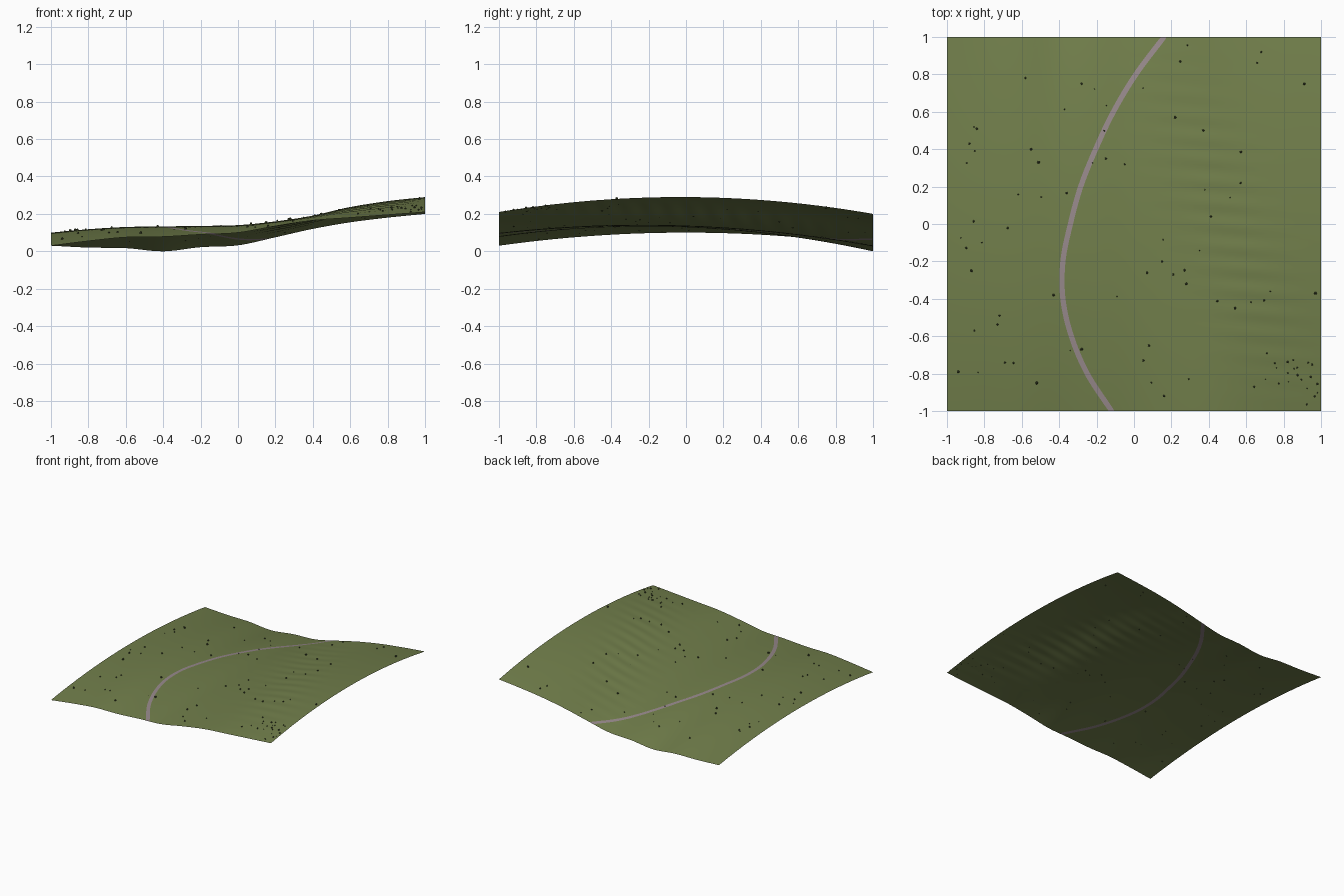
import bpy, bmesh, math, random
from mathutils import Matrix, Vector

if "Cube" in bpy.data.objects:
    bpy.data.objects.remove(bpy.data.objects["Cube"])


def material(name, rgb):
    mat = bpy.data.materials.new(name)
    mat.use_nodes = True
    mat.diffuse_color = (*rgb, 1)
    bsdf = mat.node_tree.nodes["Principled BSDF"]
    bsdf.inputs["Base Color"].default_value = (*rgb, 1)
    bsdf.inputs["Roughness"].default_value = 0.9
    return mat


grass = material("grass green", (0.165, 0.21, 0.07))
gravel = material("road mauve grey", (0.31, 0.25, 0.26))
shrub_green = material("dark shrub green", (0.05, 0.065, 0.025))


def sample(values, t):
    """Smooth curve through evenly spaced values, t from -1 to 1."""
    last = len(values) - 1
    s = (min(max(t, -1), 1) + 1) / 2 * last
    i = min(int(s), last - 1)
    f = s - i
    a, b = values[i], values[i + 1]
    before = values[i - 1] if i > 0 else 2 * a - b
    after = values[i + 2] if i + 2 <= last else 2 * b - a
    m, n = (b - before) / 2, (after - a) / 2
    c = 3 * (b - a) - 2 * m - n
    d = 2 * (a - b) + m + n
    return a + f * (m + f * (c + f * d))


# Ground profiles from west to east: front edge, back edge, crest between
FRONT = [.03, .055, .075, .078, .09, .1, .135, .165, .18, .195, .21]
BACK = [.03, .02, .017, 0, .022, .032, .075, .12, .155, .18, .2]
CREST = [.1, .118, .13, .133, .136, .14, .16, .19, .235, .268, .29]
# Road centre from front to back
ROAD = [-.12, -.25, -.335, -.38, -.38, -.34, -.285, -.205, -.11, .01, .16]
ROAD_HALF = 0.014


def height(x, y):
    front, back, crest = (sample(p, x) for p in (FRONT, BACK, CREST))
    mid, tilt = (front + back) / 2, (back - front) / 2
    m = crest - mid
    rise = (m + math.sqrt(max(m * m - tilt * tilt, 0))) / 2
    # Shallow erosion ripples along the foot of the eastern slope
    band = math.exp(-((x - 0.5 + 0.35 * y) / 0.22) ** 2)
    ripple = 0.002 * band * math.sin(55 * y + 4 * x) * (1 - y * y)
    return mid + tilt * y + rise * (1 - y * y) + ripple


def finish(name, bm, mats):
    mesh = bpy.data.meshes.new(name)
    bm.to_mesh(mesh)
    bm.free()
    for mat in mats:
        mesh.materials.append(mat)
    obj = bpy.data.objects.new(name, mesh)
    bpy.context.collection.objects.link(obj)
    return obj


# Ground sheet: columns bend so that one strip follows the road
ROWS, WEST, EAST = 120, 36, 64
bm = bmesh.new()
grid = []
for j in range(ROWS + 1):
    y = -1 + 2 * j / ROWS
    slope = (sample(ROAD, y + 0.02) - sample(ROAD, y - 0.02)) / 0.04
    half = ROAD_HALF * math.sqrt(1 + slope * slope)
    left, right = sample(ROAD, y) - half, sample(ROAD, y) + half
    xs = [-1 + (left + 1) * i / WEST for i in range(WEST + 1)]
    xs += [right + (1 - right) * i / EAST for i in range(EAST + 1)]
    grid.append([bm.verts.new((x, y, height(x, y))) for x in xs])
for low, high in zip(grid, grid[1:]):
    for i in range(len(low) - 1):
        face = bm.faces.new((low[i], low[i + 1], high[i + 1], high[i]))
        face.smooth = True
        face.material_index = 1 if i == WEST else 0
finish("ground_with_road", bm, [grass, gravel])

# Shrubs: a few placed ones, a loose scatter and a thicket in one corner
random.seed(7)
spots = [(-.58, .78), (-.28, .75), (.68, .92), (.22, .57), (-.88, .43),
         (-.55, .4), (-.51, .33), (.37, .5), (.57, .22), (.41, .04),
         (-.87, -.25), (.21, -.27), (.28, -.32), (.54, -.45), (-.43, -.38),
         (-.28, -.67), (.08, -.65), (.05, -.73), (-.94, -.79), (.16, -.92),
         (-.52, -.85), (.97, -.37), (.91, .75), (-.15, .35), (-.84, .51)]
for k in range(45):
    spots.append((random.uniform(-.97, .97), random.uniform(-.97, .97)))
for k in range(20):
    spots.append((min(random.gauss(.84, .1), .98),
                  max(random.gauss(-.82, .08), -.98)))

bm = bmesh.new()
for k, (x, y) in enumerate(spots):
    size = random.uniform(.006, .009) if k < 25 else random.uniform(.003, .007)
    place = Matrix.Translation(Vector((x, y, height(x, y) + size * 0.5)))
    turn = Matrix.Rotation(random.uniform(0, math.tau), 4, "Z")
    bmesh.ops.create_icosphere(bm, subdivisions=1, radius=size,
                               matrix=place @ turn)
finish("shrubs", bm, [shrub_green])
